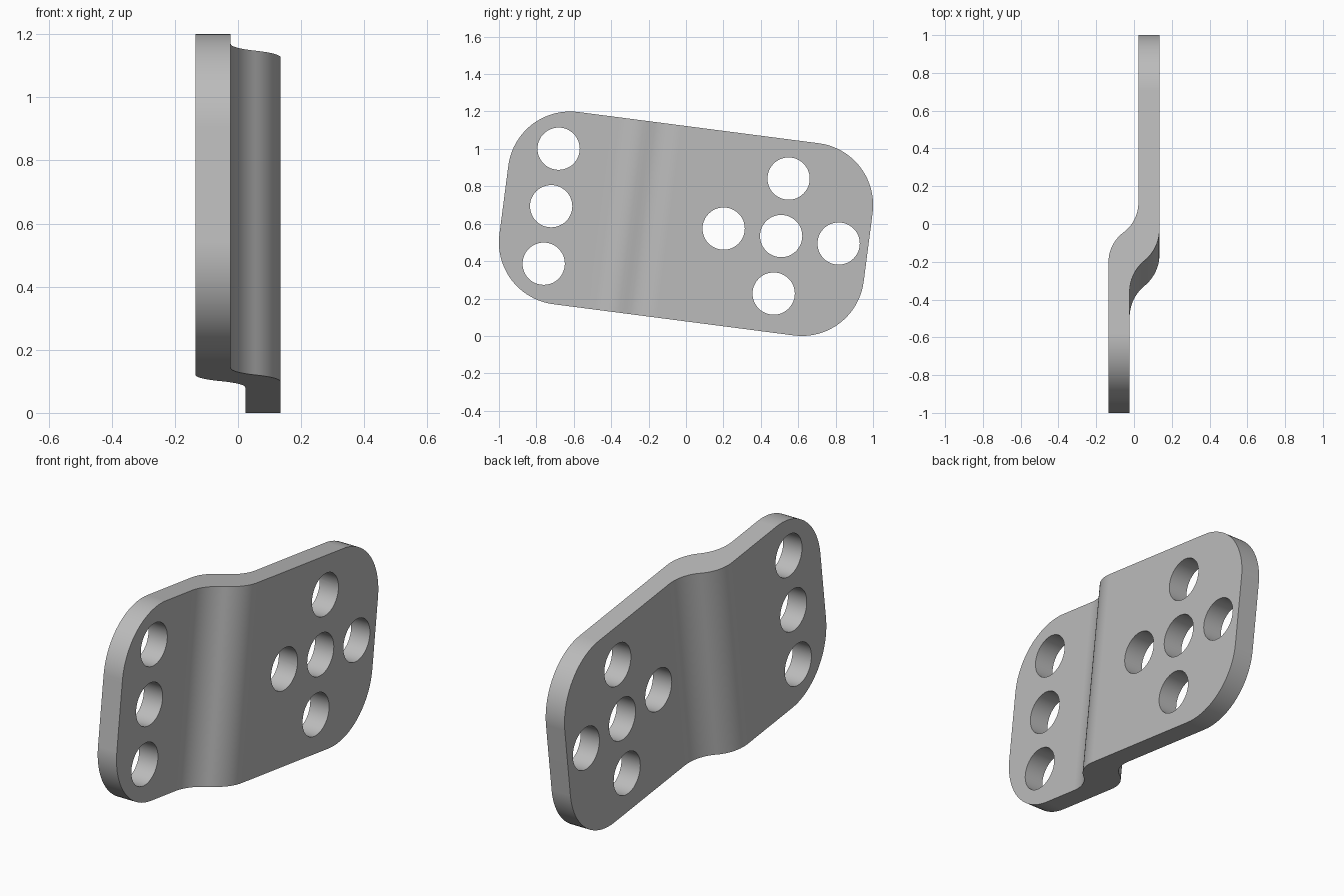
import bpy
import bmesh
from math import sin, cos, atan2, pi, radians
from mathutils import Matrix

old = bpy.data.objects.get("Cube")
if old:
    bpy.data.objects.remove(old)

TILT = radians(-7.4)
HALF_X, THICK = 0.135, 0.112
STEP = 2 * HALF_X - THICK


def prism(name, loop, offset):
    """Extrude a closed loop of 3D points along an offset vector."""
    bm = bmesh.new()
    face = bm.faces.new([bm.verts.new(p) for p in loop])
    res = bmesh.ops.extrude_face_region(bm, geom=[face])
    verts = [g for g in res["geom"] if isinstance(g, bmesh.types.BMVert)]
    bmesh.ops.translate(bm, verts=verts, vec=offset)
    bmesh.ops.recalc_face_normals(bm, faces=bm.faces)
    mesh = bpy.data.meshes.new(name)
    bm.to_mesh(mesh)
    bm.free()
    obj = bpy.data.objects.new(name, mesh)
    bpy.context.collection.objects.link(obj)
    return obj


def s_bend(x, start, end, n=14):
    """Two tangent arcs that step a face from x to x + STEP."""
    span = end - start
    ang = 2 * atan2(STEP, span)
    rad = span / (2 * sin(ang))
    first = [(x + rad * (1 - cos(ang * i / n)), start + rad * sin(ang * i / n))
             for i in range(n + 1)]
    second = [(2 * x + STEP - px, start + end - py) for px, py in first[-2::-1]]
    return first + second


def arc(cy, cz, r, a0, a1, n):
    return [(-0.5, cy + r * cos(a0 + (a1 - a0) * i / n),
             cz + r * sin(a0 + (a1 - a0) * i / n)) for i in range(n + 1)]


# Stepped plate section, extruded over the full height
right_face = [(-HALF_X, -1.2)] + s_bend(-HALF_X, -0.27, 0.045) + [(HALF_X - THICK, 1.2)]
left_face = [(THICK - HALF_X, -1.2)] + s_bend(THICK - HALF_X, -0.43, -0.095) + [(HALF_X, 1.2)]
section = [(x, y, -0.8) for x, y in right_face + left_face[::-1]]
plate = prism("bracket_plate", section, (0, 0, 1.6))

# Rounded outline that trims the plate
outline = []
for k, (sy, sz) in enumerate([(1, 1), (-1, 1), (-1, -1), (1, -1)]):
    outline += arc(sy * 0.649, sz * 0.185, 0.333, k * pi / 2, (k + 1) * pi / 2, 20)
cutters = [(prism("outline_cutter", outline, (1, 0, 0)), 'INTERSECT')]

# Bolt holes: a row of three and a cross of five
GAP = 0.31
holes = [(-0.727, k * GAP) for k in (-1, 0, 1)]
holes += [(0.513 + a * GAP, b * GAP)
          for a, b in [(0, 0), (1, 0), (-1, 0), (0, 1), (0, -1)]]
for y, z in holes:
    ring = arc(y, z, 0.113, 0, 2 * pi, 48)[:-1]
    cutters.append((prism("hole_cutter", ring, (1, 0, 0)), 'DIFFERENCE'))

bpy.context.view_layer.objects.active = plate
for cutter, op in cutters:
    cutter.hide_render = True
    mod = plate.modifiers.new("cut", 'BOOLEAN')
    mod.operation, mod.solver, mod.object = op, 'EXACT', cutter
    bpy.ops.object.modifier_apply(modifier=mod.name)
for cutter, op in cutters:
    bpy.data.objects.remove(cutter)

# Lean the plate and stand it on the floor
plate.data.transform(Matrix.Translation((0, 0, 0.6)) @ Matrix.Rotation(TILT, 4, 'X'))

# Grey metal
mat = bpy.data.materials.new("grey_metal")
mat.use_nodes = True
grey = (0.5, 0.5, 0.5, 1)
mat.diffuse_color = grey
mat.node_tree.nodes["Principled BSDF"].inputs["Base Color"].default_value = grey
plate.data.materials.clear()
plate.data.materials.append(mat)

# Smooth curves with crisp rims
bpy.ops.object.select_all(action='DESELECT')
plate.select_set(True)
bpy.ops.object.shade_smooth_by_angle(angle=radians(30))
weighted = plate.modifiers.new("even_shading", 'WEIGHTED_NORMAL')
weighted.keep_sharp = True
